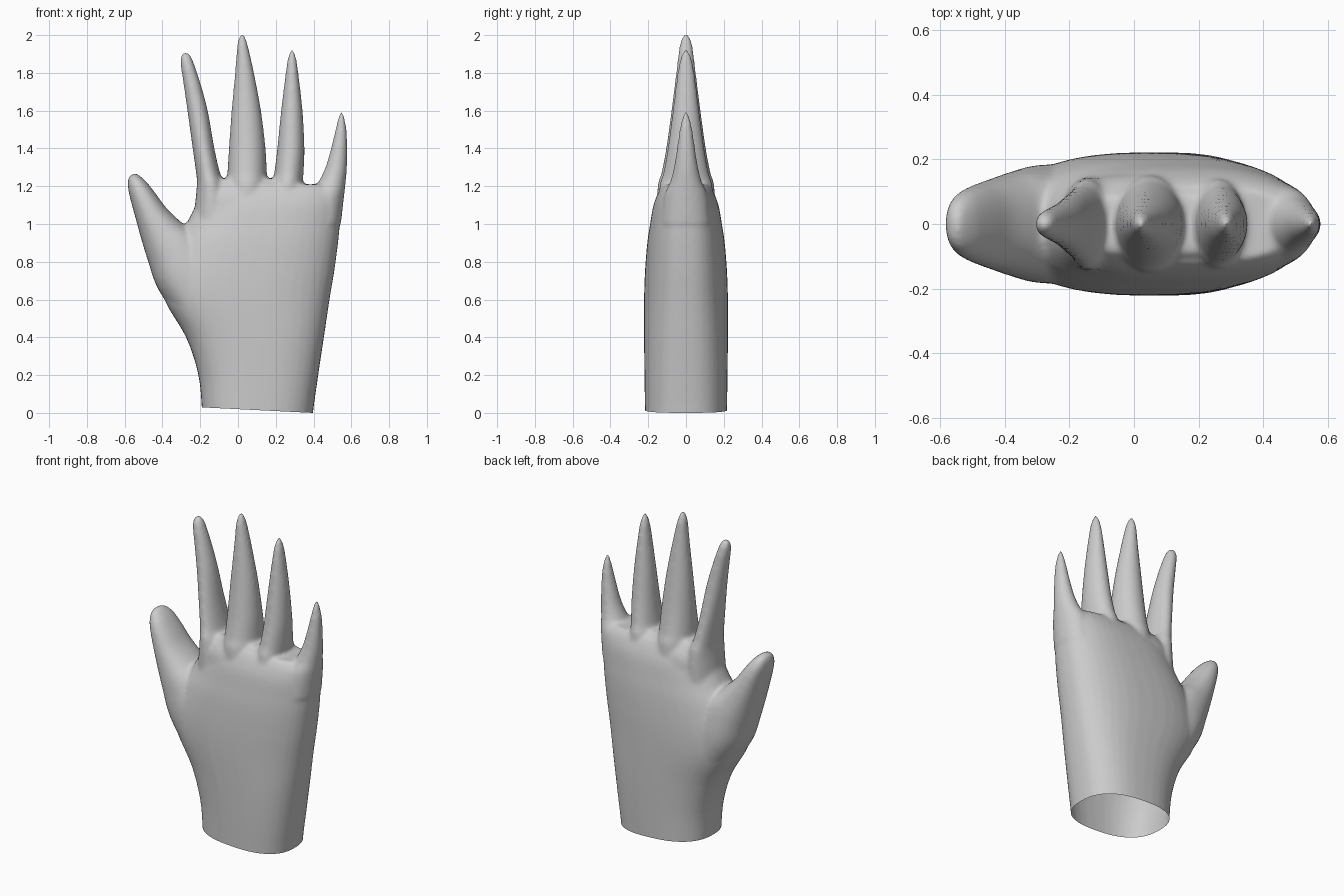
import bpy, bmesh, math
from mathutils import Vector

skin = bpy.data.materials.new("plain grey")
skin.diffuse_color = (0.6, 0.6, 0.6, 1)


def spline(rows, steps=4):
    """Catmull-Rom interpolation through section rows."""
    p = [Vector(r) for r in rows]
    p = [2 * p[0] - p[1]] + p + [2 * p[-1] - p[-2]]
    out = []
    for i in range(1, len(p) - 2):
        a, b, c, d = p[i - 1:i + 3]
        for k in range(steps):
            t = k / steps
            out.append(0.5 * (2 * b + (c - a) * t + (2 * a - 5 * b + 4 * c - d) * t * t
                              + (3 * b - a - 3 * c + d) * t ** 3))
    return out + [p[-2]]


def loft(bm, rows, power=2.0, n=40):
    """Closed loft; row = left x, left z, right x, right z, half depth."""
    rings = []
    for x1, z1, x2, z2, h in spline(rows):
        a, b = Vector((x1, 0, z1)), Vector((x2, 0, z2))
        mid, half = (a + b) / 2, (b - a) / 2
        ring = []
        for i in range(n):
            t = math.tau * i / n
            c, s = math.cos(t), math.sin(t)
            u = math.copysign(abs(c) ** (2 / power), c)
            v = math.copysign(abs(s) ** (2 / power), s)
            ring.append(bm.verts.new(mid + half * u + Vector((0, max(h, 0.004) * v, 0))))
        rings.append(ring)
    for r, q in zip(rings, rings[1:]):
        for i in range(n):
            j = (i + 1) % n
            bm.faces.new((r[i], r[j], q[j], q[i]))
    bm.faces.new(rings[0][::-1])
    bm.faces.new(rings[-1])


def upright(rows):
    return [(l, z, r, z, h) for z, l, r, h in rows]


bm = bmesh.new()

# Palm and wrist
loft(bm, upright([
    (-0.15, -0.18, 0.385, 0.215), (0.0, -0.19, 0.397, 0.217), (0.2, -0.21, 0.425, 0.22),
    (0.4, -0.275, 0.455, 0.222), (0.6, -0.39, 0.485, 0.222), (0.75, -0.40, 0.51, 0.217),
    (0.9, -0.34, 0.53, 0.205), (1.0, -0.275, 0.54, 0.19), (1.1, -0.225, 0.55, 0.172),
    (1.17, -0.21, 0.55, 0.145), (1.21, -0.20, 0.50, 0.12)]), 2.5)

# Knuckle web between the three long fingers
loft(bm, upright([(1.0, -0.2, 0.34, 0.17), (1.15, -0.2, 0.345, 0.15),
                  (1.24, -0.18, 0.335, 0.09)]), 3)

# Index finger
loft(bm, upright([
    (1.0, -0.24, -0.02, 0.15), (1.2, -0.218, -0.07, 0.14), (1.27, -0.222, -0.095, 0.122),
    (1.4, -0.24, -0.125, 0.10), (1.6, -0.268, -0.16, 0.072), (1.75, -0.29, -0.2, 0.055),
    (1.85, -0.305, -0.233, 0.042), (1.89, -0.302, -0.25, 0.028), (1.91, -0.287, -0.27, 0.01)]))

# Middle finger
loft(bm, upright([
    (1.0, -0.07, 0.17, 0.16), (1.2, -0.06, 0.16, 0.15), (1.27, -0.056, 0.153, 0.13),
    (1.4, -0.048, 0.146, 0.105), (1.6, -0.034, 0.122, 0.077), (1.8, -0.016, 0.085, 0.052),
    (1.94, -0.005, 0.054, 0.035), (1.99, 0.006, 0.038, 0.02), (2.01, 0.016, 0.026, 0.008)]))

# Ring finger
loft(bm, upright([
    (1.0, 0.17, 0.37, 0.15), (1.2, 0.18, 0.345, 0.14), (1.27, 0.192, 0.347, 0.12),
    (1.4, 0.208, 0.352, 0.097), (1.6, 0.228, 0.342, 0.07), (1.78, 0.25, 0.322, 0.048),
    (1.87, 0.262, 0.31, 0.032), (1.91, 0.274, 0.298, 0.018), (1.925, 0.282, 0.29, 0.008)]))

# Little finger
loft(bm, upright([
    (1.0, 0.36, 0.545, 0.13), (1.15, 0.38, 0.562, 0.115), (1.22, 0.425, 0.57, 0.085),
    (1.3, 0.463, 0.577, 0.064), (1.4, 0.492, 0.579, 0.048), (1.5, 0.516, 0.575, 0.034),
    (1.57, 0.532, 0.562, 0.018), (1.595, 0.543, 0.552, 0.008)]))

# Thumb
loft(bm, [
    (-0.28, 0.45, -0.05, 0.45, 0.17), (-0.42, 0.65, -0.10, 0.75, 0.185),
    (-0.475, 0.80, -0.2, 0.93, 0.168), (-0.512, 0.92, -0.295, 1.005, 0.148),
    (-0.545, 1.04, -0.375, 1.08, 0.13), (-0.572, 1.14, -0.435, 1.16, 0.112),
    (-0.583, 1.2, -0.482, 1.22, 0.092), (-0.58, 1.245, -0.52, 1.255, 0.06),
    (-0.56, 1.265, -0.54, 1.268, 0.025)], 2.2)

bmesh.ops.recalc_face_normals(bm, faces=bm.faces)
mesh = bpy.data.meshes.new("hand")
bm.to_mesh(mesh)
bm.free()
hand = bpy.data.objects.new("hand", mesh)
bpy.context.collection.objects.link(hand)
bpy.context.view_layer.objects.active = hand
hand.select_set(True)

# Fuse the parts into one skin and soften the joins
fuse = hand.modifiers.new("fuse", 'REMESH')
fuse.mode = 'VOXEL'
fuse.voxel_size = 0.011
soften = hand.modifiers.new("soften", 'SMOOTH')
soften.factor = 0.5
soften.iterations = 10
for name in ("fuse", "soften"):
    bpy.ops.object.modifier_apply(modifier=name)

# Open the wrist with a slightly slanted cut
bm = bmesh.new()
bm.from_mesh(hand.data)
bmesh.ops.bisect_plane(bm, geom=bm.verts[:] + bm.edges[:] + bm.faces[:],
                       plane_co=(0.397, 0, 0), plane_no=(0.05, 0, 1), clear_inner=True)
bm.to_mesh(hand.data)
bm.free()

hand.data.materials.clear()
hand.data.materials.append(skin)
bpy.ops.object.shade_smooth()
